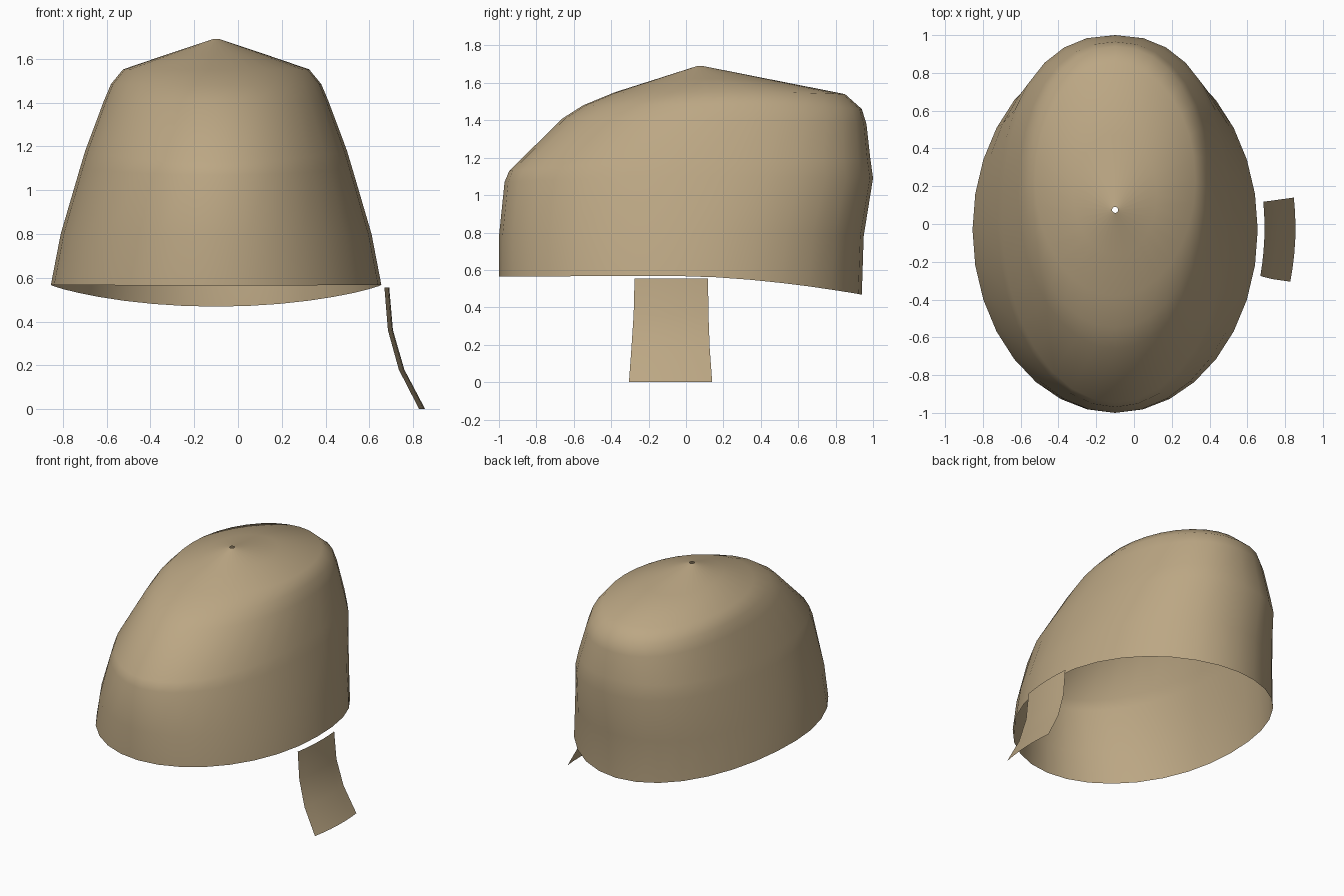
import bpy, math

if "Cube" in bpy.data.objects:
    bpy.data.objects.remove(bpy.data.objects["Cube"])

khaki = bpy.data.materials.new("khaki cloth")
khaki.diffuse_color = (0.50, 0.385, 0.23, 1)
khaki.use_nodes = True
khaki.node_tree.nodes["Principled BSDF"].inputs["Base Color"].default_value = khaki.diffuse_color


def make_sheet(name, rows, closed):
    """Skin rows of points into a smooth single-layer sheet."""
    n = len(rows[0])
    verts = [p for row in rows for p in row]
    faces = []
    for r in range(len(rows) - 1):
        for i in range(n if closed else n - 1):
            j = (i + 1) % n
            faces.append((r * n + i, r * n + j, (r + 1) * n + j, (r + 1) * n + i))
    mesh = bpy.data.meshes.new(name)
    mesh.from_pydata(verts, [], faces)
    mesh.materials.append(khaki)
    for p in mesh.polygons:
        p.use_smooth = True
    ob = bpy.data.objects.new(name, mesh)
    bpy.context.collection.objects.link(ob)
    return ob


def ring(half_w, front, back, z_front, z_side, z_back, square=2.0, sides=32):
    """Oval ring whose height varies from front to side to back."""
    cy, ry = (front + back) / 2, (back - front) / 2
    pts = []
    for i in range(sides):
        a = 2 * math.pi * i / sides
        c, s = math.cos(a), math.sin(a)
        e = 2 / square if s > 0 else 1.0      # fuller corners at the back
        x = half_w * math.copysign(abs(c) ** e, c)
        y = cy + ry * math.copysign(abs(s) ** e, s)
        z_end = z_back if s > 0 else z_front
        pts.append((-0.10 + x, y, z_side + (z_end - z_side) * abs(s) ** 1.7))
    return pts


# cap shell: rim, band, sloping crown, shoulder and open button hole
cap_rings = [
    ring(0.755, -1.00, 0.94, 0.565, 0.567, 0.468),
    ring(0.710, -1.00, 0.95, 0.78, 0.80, 0.78, 2.1),
    ring(0.622, -0.97, 1.00, 1.07, 1.10, 1.09, 2.3),
    ring(0.598, -0.945, 0.985, 1.13, 1.18, 1.20, 2.3),
    ring(0.512, -0.66, 0.965, 1.41, 1.41, 1.38, 2.2),
    ring(0.480, -0.55, 0.94, 1.48, 1.485, 1.46, 2.15),
    ring(0.425, -0.38, 0.85, 1.55, 1.552, 1.54),
    ring(0.220, -0.16, 0.47, 1.62, 1.622, 1.615),
    ring(0.016, 0.059, 0.091, 1.69, 1.69, 1.69),
]
make_sheet("cap_shell", cap_rings, True)

# side flap: curved strip hanging below the rim (x, z, y start, y end)
flap_rows = []
for x, z, y0, y1 in [(0.691, 0.555, -0.275, 0.118), (0.708, 0.36, -0.28, 0.12),
                     (0.760, 0.18, -0.292, 0.127), (0.855, 0.0, -0.305, 0.14)]:
    ys = [y0 + (y1 - y0) * i / 6 for i in range(7)]
    flap_rows.append([(x - 0.34 * (y + 0.02) ** 2, y, z) for y in ys])
make_sheet("side_flap", flap_rows, False)
